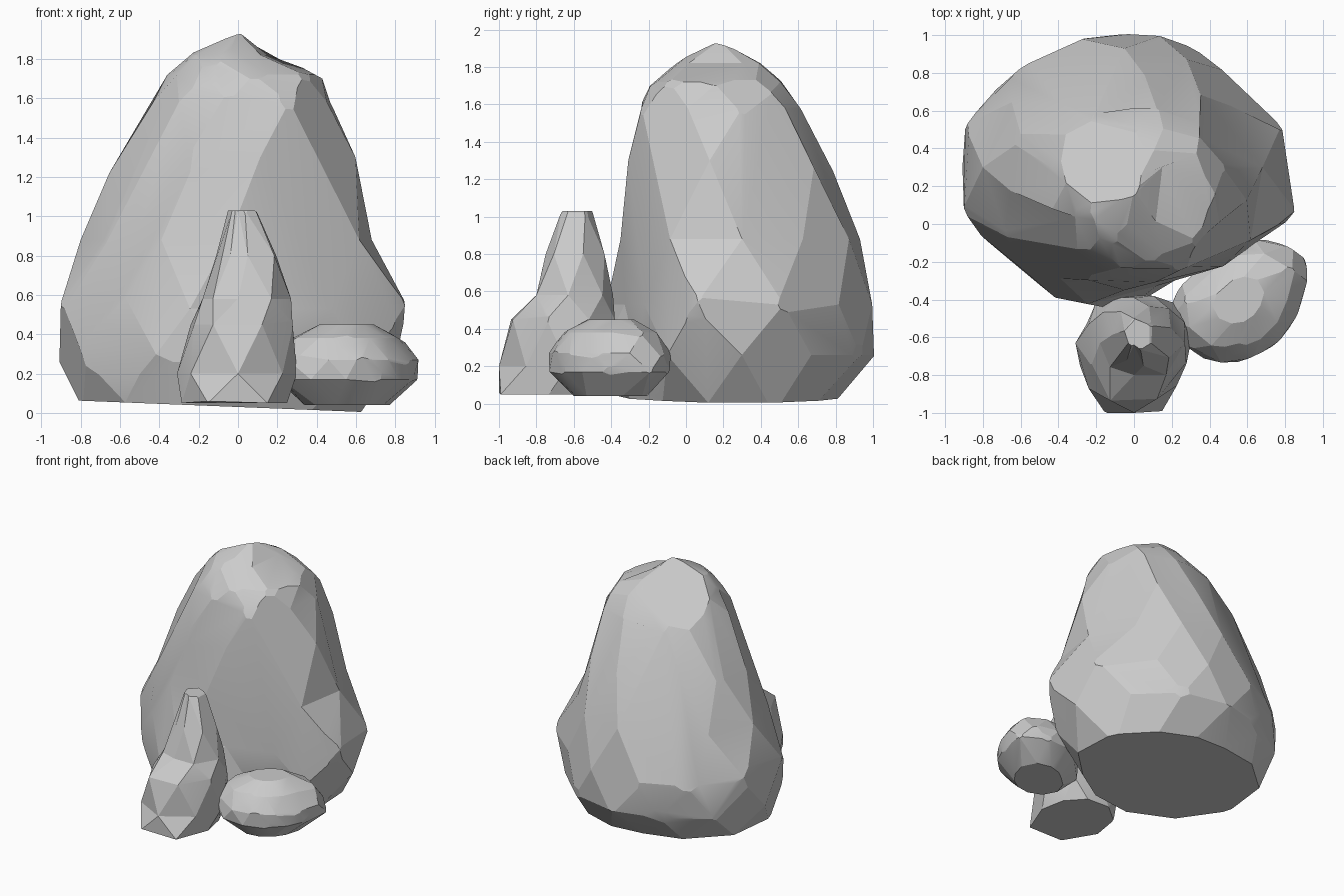
import bpy
import bmesh
import math
from mathutils import Vector

cube = bpy.data.objects.get("Cube")
if cube:
    bpy.data.objects.remove(cube, do_unlink=True)

# One plain stone colour for every rock
stone = bpy.data.materials.new("stone grey")
stone.use_nodes = True
stone_colour = (0.6, 0.6, 0.6, 1)
stone.diffuse_color = stone_colour
stone.node_tree.nodes["Principled BSDF"].inputs["Base Color"].default_value = stone_colour


def ring_points(centre, height, radii, turn):
    """Horizontal outline: one radius per evenly spaced direction."""
    points = []
    for i, radius in enumerate(radii):
        angle = math.tau * (i + turn) / len(radii)
        points.append(Vector((centre[0] + radius * math.cos(angle),
                              centre[1] + radius * math.sin(angle), height)))
    return points


def chisel(bm, point, normal):
    """Slice off everything beyond a plane and close the cut."""
    cut = bmesh.ops.bisect_plane(bm, geom=bm.verts[:] + bm.edges[:] + bm.faces[:],
                                 plane_co=point, plane_no=normal, clear_outer=True)
    edges = [e for e in cut["geom_cut"] if isinstance(e, bmesh.types.BMEdge)]
    bmesh.ops.holes_fill(bm, edges=edges, sides=0)


def chip_all_round(bm, count, depth):
    """Knock a shallow flat facet off the rock in evenly spread directions."""
    golden = math.pi * (3 - math.sqrt(5))
    for i in range(count):
        rise = 0.9 - 1.3 * (i + 0.5) / count
        flat = math.sqrt(1 - rise * rise)
        normal = Vector((flat * math.cos(golden * i), flat * math.sin(golden * i), rise))
        reach = max(v.co.dot(normal) for v in bm.verts)
        chisel(bm, normal * (reach - depth), normal)


def make_rock(name, centre, levels, chips, depth, peak=None, tilt=0, cuts=()):
    """Stack staggered outlines into a boulder, then chisel it into facets."""
    bm = bmesh.new()
    rings = []
    for index, (height, radii) in enumerate(levels):
        turn = 0.5 if index % 2 == 0 else 0
        ring = ring_points(centre, height, radii, turn)
        if index == 0:
            for point in ring:
                point.z -= tilt * point.x
        rings.append([bm.verts.new(point) for point in ring])

    # Triangle strips between neighbouring outlines
    for index, (low, high) in enumerate(zip(rings, rings[1:])):
        count = len(low)
        for i in range(count):
            j = (i + 1) % count
            if index % 2 == 0:
                bm.faces.new((low[i], high[j], high[i]))
                bm.faces.new((low[i], low[j], high[j]))
            else:
                bm.faces.new((low[i], low[j], high[i]))
                bm.faces.new((low[j], high[j], high[i]))

    # Flat underside and either a peak or a flat crown
    bm.faces.new(list(reversed(rings[0])))
    crown = rings[-1]
    if peak:
        tip = bm.verts.new(peak)
        for i in range(len(crown)):
            bm.faces.new((crown[i], crown[(i + 1) % len(crown)], tip))
    else:
        bm.faces.new(crown)

    for point, normal in cuts:
        chisel(bm, Vector(point), Vector(normal).normalized())
    chip_all_round(bm, chips, depth)
    bmesh.ops.remove_doubles(bm, verts=bm.verts[:], dist=0.01)
    bmesh.ops.dissolve_limit(bm, angle_limit=math.radians(9),
                             verts=bm.verts[:], edges=bm.edges[:])
    bmesh.ops.recalc_face_normals(bm, faces=bm.faces[:])

    mesh = bpy.data.meshes.new(name)
    bm.to_mesh(mesh)
    bm.free()
    mesh.materials.append(stone)
    rock = bpy.data.objects.new(name, mesh)
    bpy.context.collection.objects.link(rock)

    bpy.ops.object.select_all(action="DESELECT")
    rock.select_set(True)
    bpy.context.view_layer.objects.active = rock
    bpy.ops.object.shade_smooth_by_angle(angle=math.radians(15))


# Main boulder: flat front, steep upper right wall, slanting flat at the top
make_rock("main_boulder", (-0.05, 0.3), [
    (0.03, (.68, .58, .53, .52, .62, .74, .79, .74, .68, .62, .60, .70)),
    (0.26, (.85, .74, .73, .71, .71, .80, .86, .83, .79, .76, .65, .80)),
    (0.53, (.86, .73, .72, .72, .76, .88, .89, .78, .75, .65, .74, .95)),
    (0.88, (.73, .65, .66, .63, .62, .69, .75, .72, .68, .65, .65, .77)),
    (1.30, (.57, .55, .48, .45, .48, .56, .59, .59, .62, .63, .67, .67)),
    (1.58, (.52, .46, .36, .31, .31, .35, .39, .44, .50, .55, .62, .58)),
    (1.72, (.41, .29, .22, .21, .23, .28, .32, .37, .45, .50, .55, .49)),
    (1.82, (.20, .18, .12, .10, .13, .19, .25, .27, .32, .37, .33, .23)),
], chips=30, depth=0.015, peak=(0, 0.18, 1.94), tilt=0.04,
    cuts=[((0, 0.17, 1.93), (-0.49, 0.6, 1))])

# Upright spire in front, stepping in above a wider foot
make_rock("front_spire", (0, -0.63), [
    (0.05, (.23, .24, .25, .27, .31, .40, .39, .27)),
    (0.20, (.30, .30, .26, .29, .31, .34, .37, .32)),
    (0.45, (.29, .27, .26, .26, .25, .33, .32, .30)),
    (0.58, (.27, .26, .24, .23, .18, .18, .17, .24)),
    (0.80, (.21, .21, .18, .12, .10, .10, .13, .20)),
    (1.03, (.09, .13, .13, .08, .03, .02, .01, .05)),
], chips=10, depth=0.005)

# Low rounded stone: one oblong outline, scaled at each level
oblong = (.34, .42, .36, .30, .26, .26, .35, .38, .36, .33, .31, .31)
shifted = [(a + b) / 2 for a, b in zip(oblong, oblong[1:] + oblong[:1])]
make_rock("side_stone", (0.55, -0.4), [
    (0.04, [r * 0.6 for r in shifted]),
    (0.17, oblong),
    (0.27, shifted),
    (0.38, [r * 0.78 for r in oblong]),
    (0.45, [r * 0.38 for r in shifted]),
], chips=14, depth=0.01)
